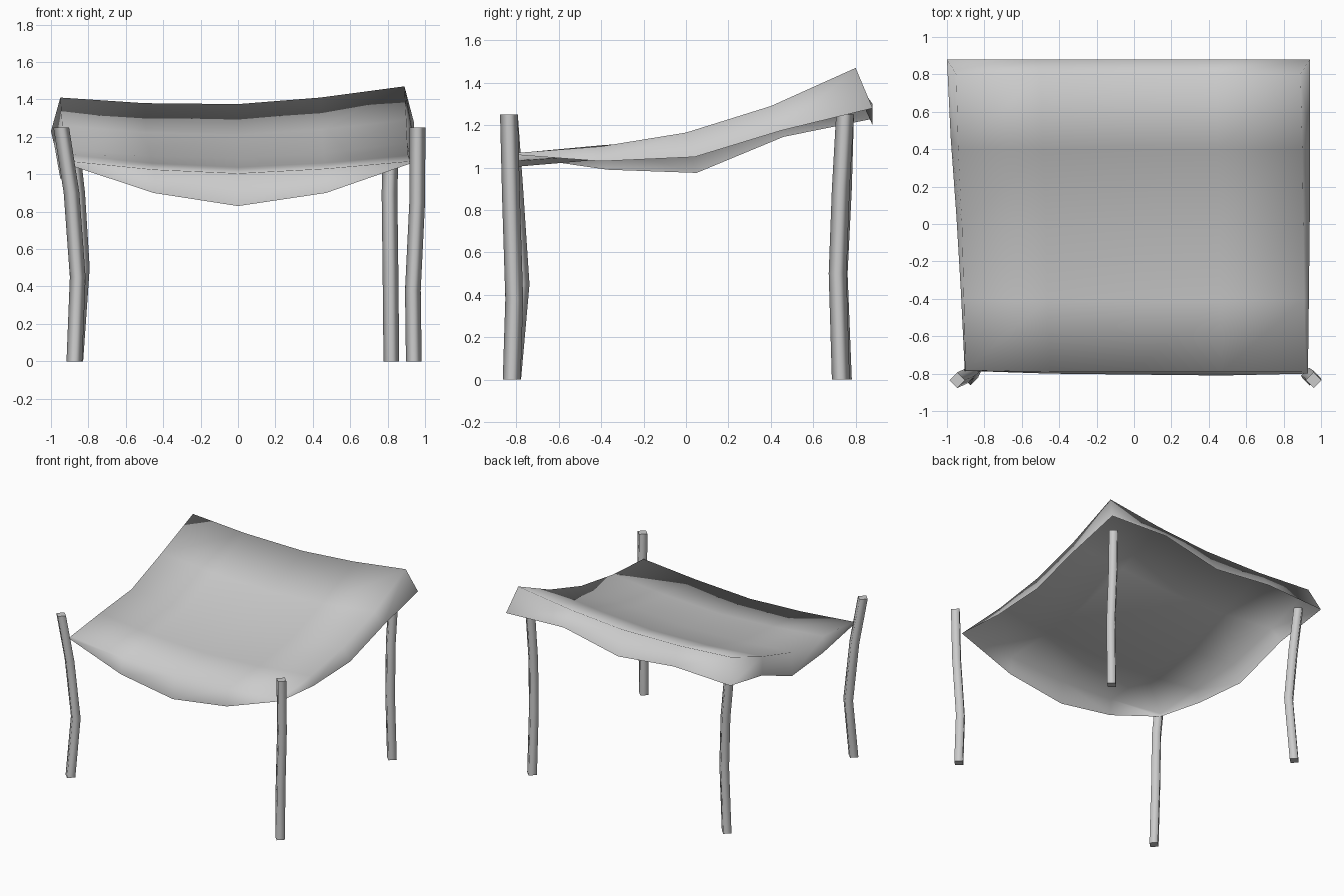
import bpy
import math

if "Cube" in bpy.data.objects:
    bpy.data.objects.remove(bpy.data.objects["Cube"])


def make(name, verts, faces, flat=()):
    me = bpy.data.meshes.new(name)
    me.from_pydata(verts, [], faces)
    for p in me.polygons:
        p.use_smooth = p.index not in flat
    ob = bpy.data.objects.new(name, me)
    bpy.context.collection.objects.link(ob)
    return ob


# bent four-sided poles
def pole(name, path, r=0.042):
    verts = [(x + r * math.cos(k * math.pi / 2), y + r * math.sin(k * math.pi / 2), z)
             for x, y, z in path for k in range(4)]
    n = len(path)
    faces = [(4 * i + k, 4 * i + (k + 1) % 4, 4 * i + 4 + (k + 1) % 4, 4 * i + 4 + k)
             for i in range(n - 1) for k in range(4)]
    faces += [(3, 2, 1, 0), tuple(range(4 * n - 4, 4 * n))]
    return make(name, verts, faces, flat=(len(faces) - 2, len(faces) - 1))


pole("front_left_pole", [(-.875, -.82, 0), (-.857, -.78, .45), (-.89, -.81, .9), (-.945, -.835, 1.25)])
pole("front_right_pole", [(.94, -.822, 0), (.935, -.81, .38), (.958, -.825, .85), (.96, -.835, 1.25)])
pole("back_left_pole", [(-.87, .74, 0), (-.835, .72, .5), (-.86, .74, .9), (-.9, .75, 1.25)])
pole("back_right_pole", [(.82, .73, 0), (.815, .715, .5), (.81, .73, .9), (.82, .75, 1.25)])

# upper fold line of the cloth on each side (five points each)
N = 5
front = [(-.9, -.78, 1.07), (-.45, -.79, 1.025), (0, -.79, 1.005), (.47, -.79, 1.03), (.92, -.79, 1.07)]
back = [(-.95, .8, 1.41), (-.5, .8, 1.38), (0, .8, 1.375), (.44, .8, 1.41), (.89, .8, 1.47)]
left = [front[0], (-.91, -.4, 1.105), (-.92, 0, 1.135), (-.94, .4, 1.26), back[0]]
right = [front[4], (.91, -.4, 1.10), (.905, 0, 1.165), (.9, .4, 1.29), back[4]]


# sagging sheet blended between the four fold lines
def blend(i, j):
    u, v = i / (N - 1), j / (N - 1)
    return tuple((1 - v) * front[i][c] + v * back[i][c] + (1 - u) * left[j][c] + u * right[j][c]
                 - (1 - u) * (1 - v) * front[0][c] - u * (1 - v) * front[4][c]
                 - (1 - u) * v * back[0][c] - u * v * back[4][c] for c in range(3))


verts = [blend(i, j) for j in range(N) for i in range(N)]
faces = [(j * N + i, j * N + i + 1, j * N + N + i + 1, j * N + N + i)
         for j in range(N - 1) for i in range(N - 1)]

# hanging flap around the sheet, counter-clockwise from the front left corner
hem = [(-.905, -.785, 1.05), (-.45, -.8, .9), (0, -.805, .83), (.47, -.81, .9),
       (.93, -.8, 1.06), (.935, -.4, 1.03), (.94, .04, 1.05), (.94, .45, 1.175),
       (.94, .88, 1.28), (.44, .88, 1.3), (-.03, .88, 1.2), (-.51, .88, 1.25),
       (-1, .88, 1.23), (-.98, .46, 1.145), (-.95, .05, .975), (-.925, -.37, .99)]
rim = ([i for i in range(4)] + [j * N + 4 for j in range(4)]
       + [24 - i for i in range(4)] + [20 - j * N for j in range(4)])
verts += hem
for k in range(16):
    m = (k + 1) % 16
    faces.append((rim[m], rim[k], 25 + k, 25 + m))
make("canopy_cloth", verts, faces)
